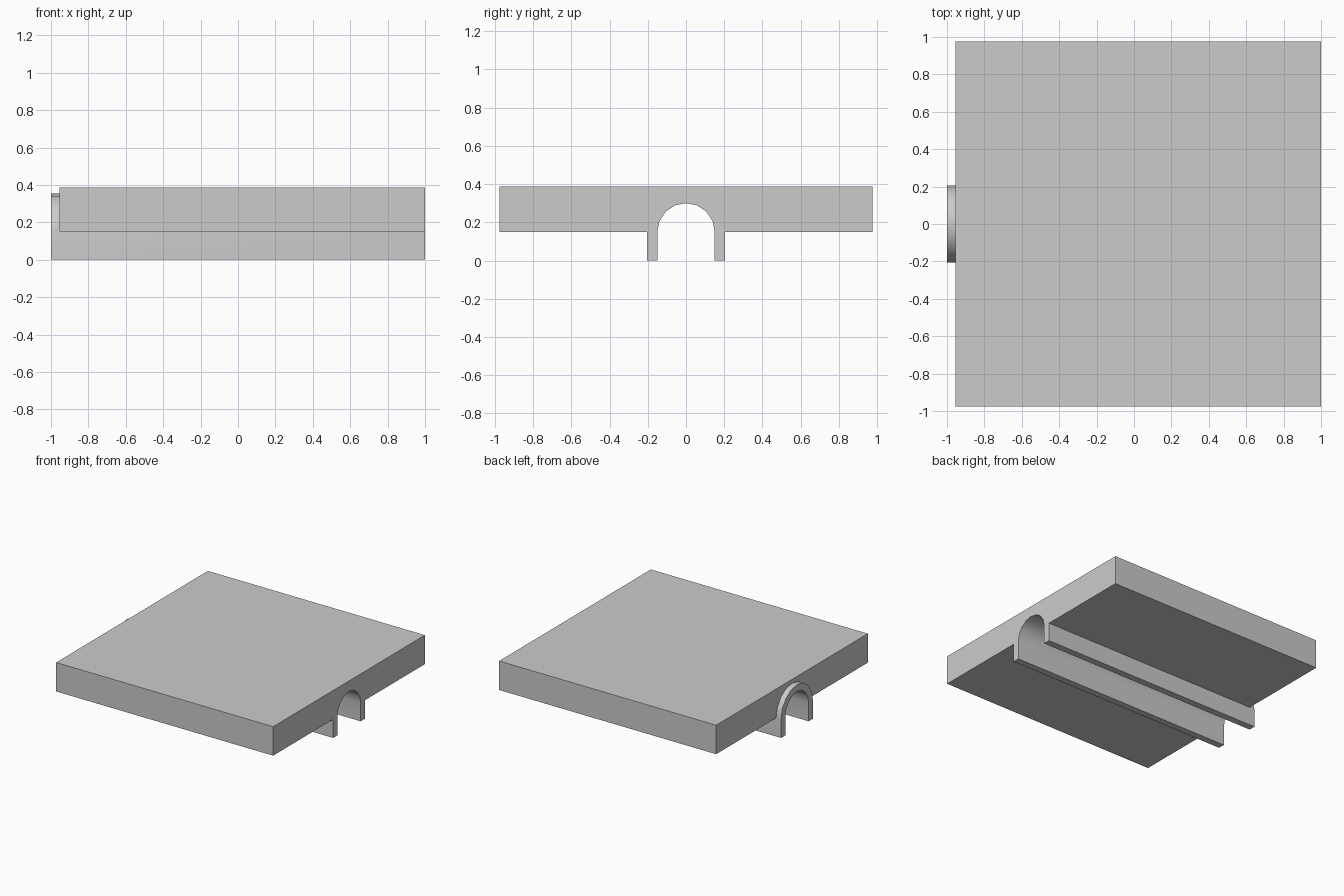
import bpy, bmesh
from math import pi, cos, sin

if "Cube" in bpy.data.objects:
    bpy.data.objects.remove(bpy.data.objects["Cube"])

X_LIP, X_SLAB, X_END = -1.0, -0.955, 1.0
HALF_Y, Z_SPRING, Z_TOP = 0.976, 0.15, 0.386
R_IN, R_OUT, SEGS = 0.15, 0.205, 8


def arc(r):
    """Half circle in (y, z), from +y over the top to -y."""
    return [(r * cos(pi * i / SEGS), Z_SPRING + r * sin(pi * i / SEGS))
            for i in range(SEGS + 1)]


# Cross-sections in (y, z)
tunnel = [(R_IN, 0)] + arc(R_IN) + [(-R_IN, 0), (-R_OUT, 0)]
slab = [(-HALF_Y, Z_SPRING), (-HALF_Y, Z_TOP), (HALF_Y, Z_TOP), (HALF_Y, Z_SPRING)]
arch_profile = tunnel + arc(R_OUT)[::-1] + [(R_OUT, 0)]
full_profile = tunnel + [(-R_OUT, Z_SPRING)] + slab + [(R_OUT, Z_SPRING), (R_OUT, 0)]
rim_profile = slab + arc(R_OUT)

bm = bmesh.new()


def cap(profile, x):
    bm.faces.new([bm.verts.new((x, y, z)) for y, z in profile])


def walls(profile, x0, x1):
    a, b = ([bm.verts.new((x, y, z)) for y, z in profile] for x in (x0, x1))
    n = len(profile)
    for i in range(n):
        j = (i + 1) % n
        bm.faces.new((a[i], a[j], b[j], b[i]))


# Projecting arch lip, then the slab with its tunnel and legs
cap(arch_profile, X_LIP)
walls(arch_profile, X_LIP, X_SLAB)
cap(rim_profile, X_SLAB)
walls(full_profile, X_SLAB, X_END)
cap(full_profile, X_END)

bmesh.ops.remove_doubles(bm, verts=bm.verts, dist=1e-5)
bmesh.ops.recalc_face_normals(bm, faces=bm.faces)
mesh = bpy.data.meshes.new("slab_with_arched_tunnel")
bm.to_mesh(mesh)
bm.free()

obj = bpy.data.objects.new("slab_with_arched_tunnel", mesh)
bpy.context.collection.objects.link(obj)
bpy.context.view_layer.objects.active = obj
obj.select_set(True)
bpy.ops.object.shade_smooth_by_angle(angle=pi / 6)
